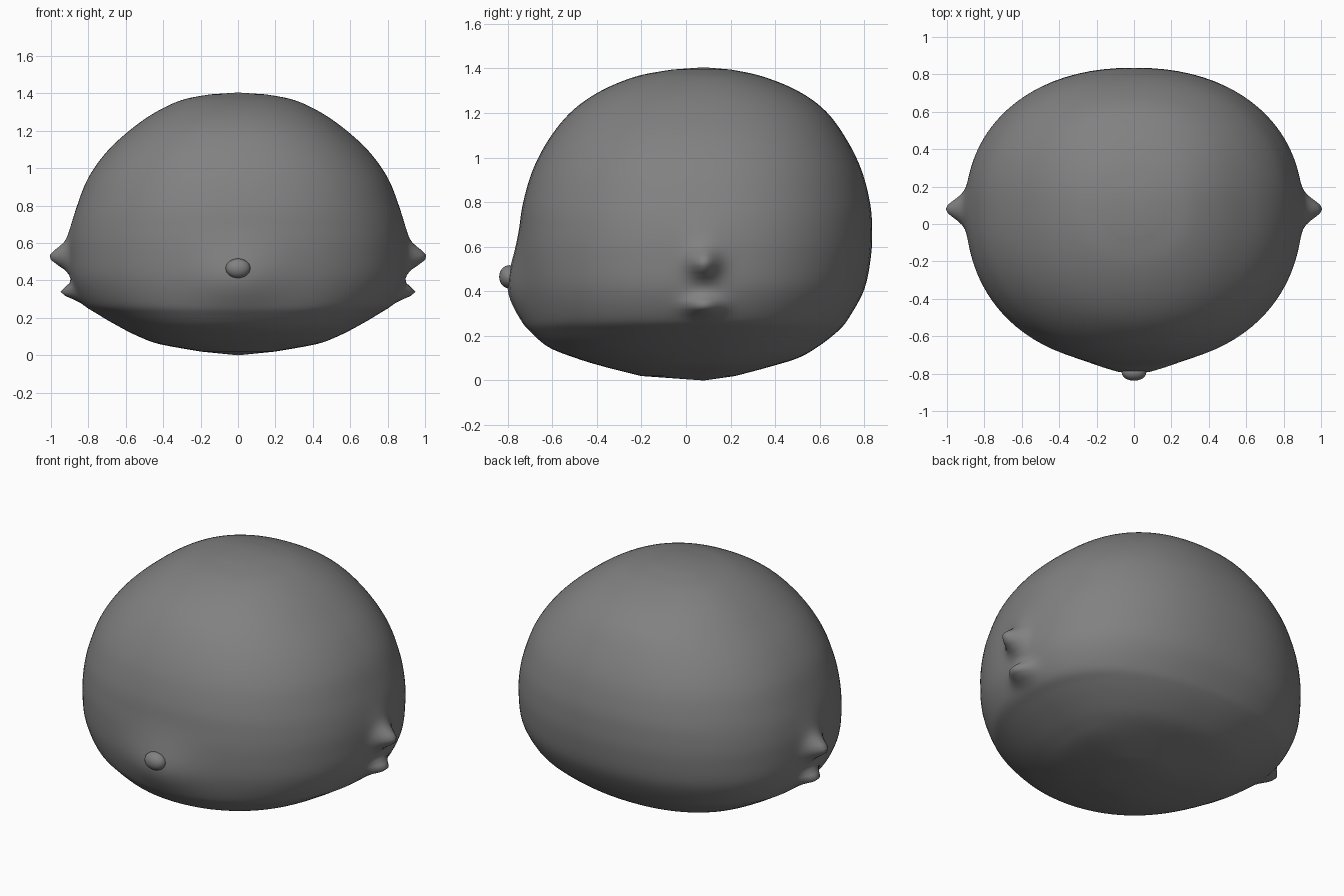
import bpy
import bmesh
import math
from mathutils import Vector

default_cube = bpy.data.objects.get("Cube")
if default_cube:
    bpy.data.objects.remove(default_cube, do_unlink=True)


def make_material(name, colour):
    material = bpy.data.materials.new(name)
    material.use_nodes = True
    material.diffuse_color = colour
    material.node_tree.nodes["Principled BSDF"].inputs["Base Color"].default_value = colour
    return material


def add_object(name, bm, material):
    mesh = bpy.data.meshes.new(name)
    bmesh.ops.recalc_face_normals(bm, faces=bm.faces)
    bm.to_mesh(mesh)
    bm.free()
    mesh.materials.append(material)
    mesh.polygons.foreach_set("use_smooth", [True] * len(mesh.polygons))
    part = bpy.data.objects.new(name, mesh)
    bpy.context.collection.objects.link(part)
    return part


def smooth_row(rows, index, t):
    """Catmull-Rom blend between two neighbouring profile rows."""
    last = len(rows) - 1
    a, b, c, d = (Vector(rows[min(max(index + k, 0), last)]) for k in (-1, 0, 1, 2))
    return b + (c - a) * (t / 2) + (a * 2 - b * 5 + c * 4 - d) * (t * t / 2) \
        + (b * 3 - a - c * 3 + d) * (t ** 3 / 2)


def bump(u, v, u_size, v_size):
    return math.exp(-(u / u_size) ** 2 - (v / v_size) ** 2)


def signed_power(value, power):
    return math.copysign(abs(value) ** power, value)


grey = make_material("soft grey", (0.22, 0.22, 0.22, 1))

# Body profile: height, half width, front reach, back reach
CENTRE_Y = 0.08
profile = [
    (0.02, 0.2, -0.2, 0.22),
    (0.06, 0.42, -0.36, 0.37),
    (0.1, 0.53, -0.49, 0.5),
    (0.15, 0.63, -0.61, 0.59),
    (0.22, 0.75, -0.68, 0.68),
    (0.28, 0.83, -0.71, 0.73),
    (0.41, 0.89, -0.74, 0.8),
    (0.56, 0.9, -0.75, 0.83),
    (0.68, 0.89, -0.745, 0.835),
    (0.8, 0.86, -0.73, 0.825),
    (0.95, 0.8, -0.685, 0.785),
    (1.09, 0.7, -0.61, 0.715),
    (1.21, 0.57, -0.51, 0.625),
    (1.3, 0.44, -0.38, 0.5),
    (1.365, 0.3, -0.22, 0.34),
    (1.395, 0.15, -0.06, 0.2),
]
steps = 6
segments = 128
roundness = 2 / 2.2

levels = [smooth_row(profile, i, s / steps)
          for i in range(len(profile) - 1) for s in range(steps)]
levels.append(Vector(profile[-1]))


def shape_point(x, y, z):
    """Pull the snout and the paired side paws out of the rounded body."""
    if y < -0.4:
        y -= 0.06 * bump(x, z - 0.4, 0.22, 0.17)
    if abs(x) > 0.6:
        side = y - CENTRE_Y
        reach = 0.1 * bump(side, z - 0.525, 0.065, 0.06)
        reach += 0.085 * bump(side, z - 0.335, 0.08, 0.04)
        reach += 0.015 * bump(side, z - 0.6, 0.1, 0.1)
        x += math.copysign(reach, x)
    return x, y, z


# Body: stacked rounded rings with denser spacing at the sides
bm = bmesh.new()
rings = []
for z, half_width, front, back in levels:
    ring = []
    for k in range(segments):
        angle = math.tau * k / segments
        angle -= 0.3 * math.sin(2 * angle)
        c, s = math.cos(angle), math.sin(angle)
        depth = back - CENTRE_Y if s > 0 else CENTRE_Y - front
        x = half_width * signed_power(c, roundness)
        y = CENTRE_Y + depth * signed_power(s, roundness)
        ring.append(bm.verts.new(shape_point(x, y, z)))
    rings.append(ring)
for low, high in zip(rings, rings[1:]):
    for k in range(segments):
        n = (k + 1) % segments
        bm.faces.new((low[k], low[n], high[n], high[k]))
for ring, tip_z in ((rings[0], 0), (rings[-1], 1.405)):
    tip = bm.verts.new((0, CENTRE_Y, tip_z))
    for k in range(segments):
        bm.faces.new((ring[k], ring[(k + 1) % segments], tip))
add_object("body", bm, grey)

# Nose: small flattened button on the snout
bm = bmesh.new()
bmesh.ops.create_uvsphere(bm, u_segments=24, v_segments=16, radius=1)
nose = add_object("nose", bm, grey)
nose.scale = (0.066, 0.045, 0.052)
nose.location = (0, -0.793, 0.465)
